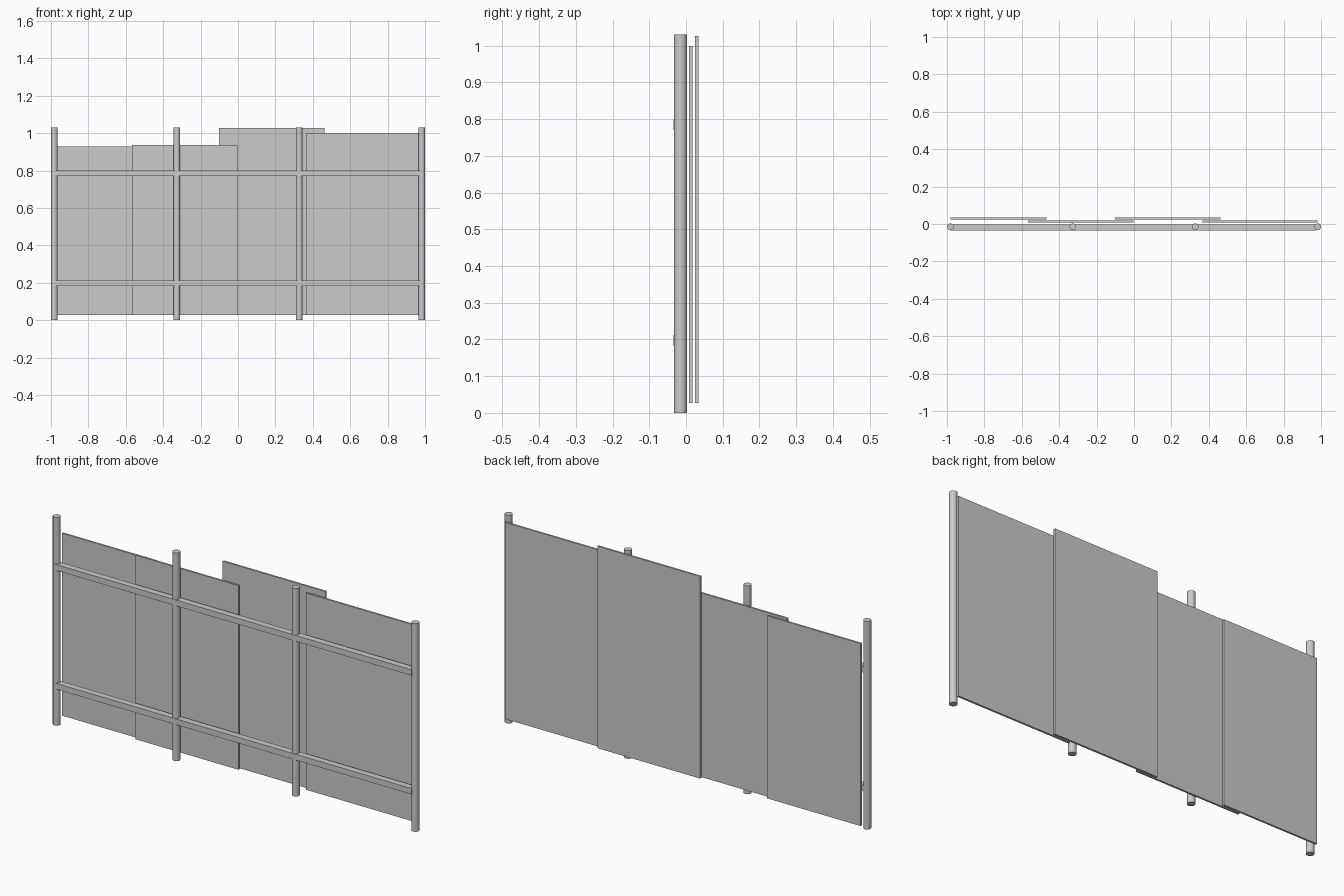
import bpy

if "Cube" in bpy.data.objects:
    bpy.data.objects.remove(bpy.data.objects["Cube"])

grey = bpy.data.materials.new("plain grey")
grey.diffuse_color = (0.6, 0.6, 0.6, 1)
grey.use_nodes = True
grey.node_tree.nodes["Principled BSDF"].inputs["Base Color"].default_value = grey.diffuse_color


def box(name, x0, x1, y0, y1, z0, z1):
    bpy.ops.mesh.primitive_cube_add(
        size=1, location=((x0 + x1) / 2, (y0 + y1) / 2, (z0 + z1) / 2))
    ob = bpy.context.object
    ob.name = name
    ob.scale = (x1 - x0, y1 - y0, z1 - z0)
    bpy.ops.object.transform_apply(location=False, rotation=False, scale=True)
    ob.data.materials.append(grey)
    return ob


# Round upright posts, evenly spaced
POST_R, POST_H, POST_Y = 0.018, 1.03, -0.015
for i in range(4):
    x = -0.982 + i * 1.964 / 3
    bpy.ops.mesh.primitive_cylinder_add(
        vertices=24, radius=POST_R, depth=POST_H, location=(x, POST_Y, POST_H / 2))
    post = bpy.context.object
    post.name = f"post_{i + 1}"
    post.data.materials.append(grey)
    bpy.ops.object.shade_smooth_by_angle()

# Horizontal rails running through the posts
for name, z in (("lower_rail", 0.197), ("upper_rail", 0.785)):
    box(name, -0.98, 0.975, -0.0345, -0.002, z - 0.0145, z + 0.0145)

# Overlapping sheets in two layers: left, right, top, back layer or not
sheets = [(-0.98, -0.468, 0.93, True),
          (-0.566, -0.003, 0.938, False),
          (-0.101, 0.462, 1.027, True),
          (0.367, 0.98, 1.0, False)]
for i, (x0, x1, top, back) in enumerate(sheets):
    y = 0.024 if back else 0.008
    box(f"sheet_{i + 1}", x0, x1, y, y + 0.0095, 0.027, top)
